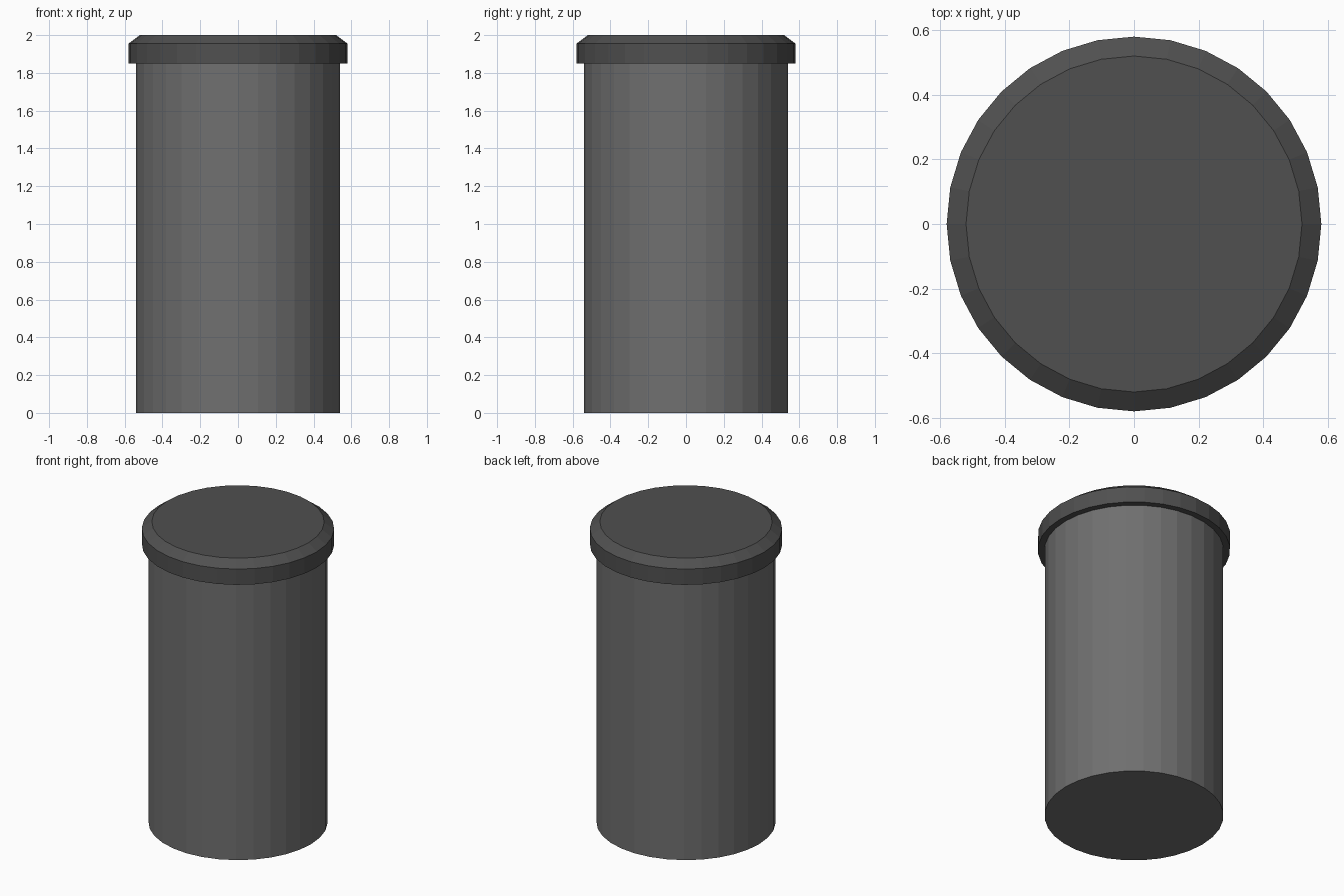
import bpy
import bmesh
from math import cos, sin, tau

if "Cube" in bpy.data.objects:
    bpy.data.objects.remove(bpy.data.objects["Cube"])

SIDES = 32


def material(name, grey):
    mat = bpy.data.materials.new(name)
    mat.diffuse_color = (grey, grey, grey, 1)
    mat.use_nodes = True
    mat.node_tree.nodes["Principled BSDF"].inputs["Base Color"].default_value = mat.diffuse_color
    return mat


def turned(name, profile, mat):
    """Closed flat-shaded solid from stacked (radius, z) rings."""
    bm = bmesh.new()
    rings = [[bm.verts.new((r * cos(tau * i / SIDES), r * sin(tau * i / SIDES), z))
              for i in range(SIDES)] for r, z in profile]
    for low, high in zip(rings, rings[1:]):
        for i in range(SIDES):
            j = (i + 1) % SIDES
            bm.faces.new((low[i], low[j], high[j], high[i]))
    bm.faces.new(rings[0][::-1])
    bm.faces.new(rings[-1])
    mesh = bpy.data.meshes.new(name)
    bm.to_mesh(mesh)
    bm.free()
    mesh.materials.append(mat)
    obj = bpy.data.objects.new(name, mesh)
    bpy.context.collection.objects.link(obj)
    return obj


# Straight canister body
turned("canister_body", [(0.54, 0), (0.54, 1.85)], material("body_grey", 0.16))

# Overhanging lid with a chamfered top edge
turned("lid", [(0.58, 1.85), (0.58, 1.955), (0.52, 2.0)], material("lid_grey", 0.08))
